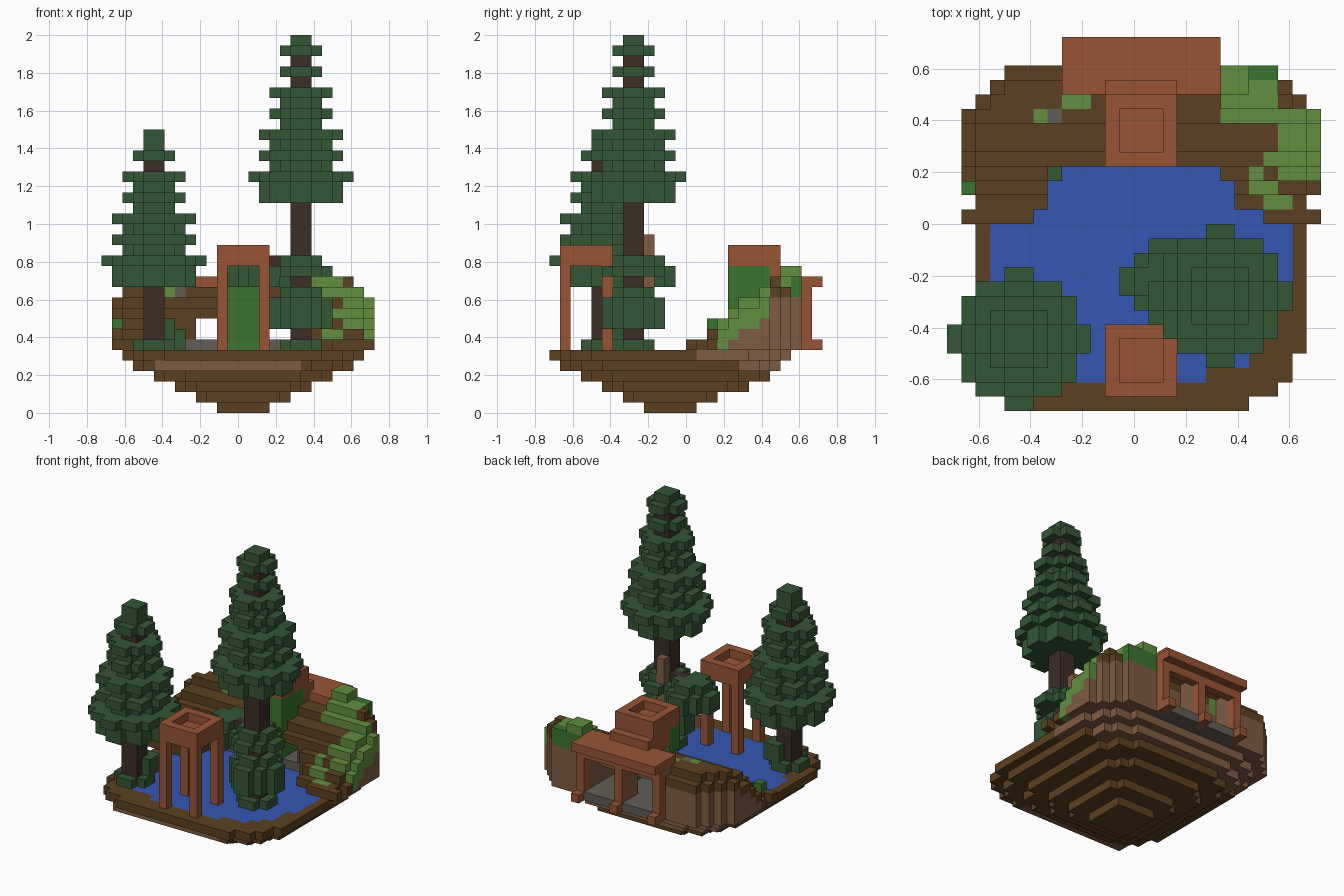
import bpy, bmesh
from mathutils import Vector

cube = bpy.data.objects.get("Cube")
if cube:
    bpy.data.objects.remove(cube, do_unlink=True)

UNIT = 1 / 18          # edge of one block
COLOURS = {
    "foliage": (51, 86, 53), "trunk": (61, 45, 37), "water": (53, 87, 180),
    "soil": (91, 64, 33), "rock": (127, 92, 68), "clay": (153, 85, 53),
    "grass": (97, 143, 63), "vine": (58, 116, 46), "stone": (98, 92, 86),
}


def linear(c):
    c /= 255
    return c / 12.92 if c < 0.04045 else ((c + 0.055) / 1.055) ** 2.4


materials = {}
for name, rgb in COLOURS.items():
    mat = bpy.data.materials.new(name)
    mat.use_nodes = True
    colour = [linear(c) for c in rgb] + [1]
    mat.diffuse_color = colour
    bsdf = mat.node_tree.nodes["Principled BSDF"]
    bsdf.inputs["Base Color"].default_value = colour
    bsdf.inputs["Roughness"].default_value = 0.9
    materials[name] = mat

blocks = {}            # block position -> (part, colour)


def fill(part, colour, cells):
    for cell in cells:
        blocks[cell] = (part, colour)


def box(x0, x1, y0, y1, z0, z1):
    return [(x, y, z) for x in range(x0, x1) for y in range(y0, y1)
            for z in range(z0, z1)]


def carve(cells):
    for cell in cells:
        blocks.pop(cell, None)


def inside(x, y, cx, cy, r, p):
    return (abs(x + .5 - cx) / r) ** p + (abs(y + .5 - cy) / r) ** p <= 1


def disc(cx, cy, r, p, z):
    return [(x, y, z) for x in range(-14, 14) for y in range(-14, 14)
            if inside(x, y, cx, cy, r, p)]


# Stepped underside of the island
for z, r in enumerate((2.5, 4.5, 6.5, 8.5, 10.5, 11.5)):
    layer = disc(.5, -1.5, r, 4, z)
    if z in (2, 3):
        layer += [(x, y + 1, z) for x, y, z in layer]
    fill("island_base", "soil", layer)
    if z > 3:
        back = 1 if z == 5 else 5
        fill("island_base", "rock", [c for c in layer if c[1] >= back])
fill("island_base", "rock", box(-8, 6, -12, -11, 4, 5))

# Pond
fill("pond", "water", [c for c in disc(.5, -.5, 10.5, 2.7, 5) if c[1] < 4])


# Curved rock wall rising towards the back
def in_rock(x, y):
    return inside(x, y, .5, -1.5, 12.5, 5.3)


def on_grass(x, y):
    return (x >= 10 and 3 <= y < 8 or 6 <= x < 10 and 7 <= y < 10
            or 8 <= x < 11 and 1 <= y < 5 and (x + y) % 3
            or x in (-5, -4) and y in (8, 9) or (x, y) == (-7, 7))


for x, y, _ in box(-13, 13, 0, 12, 0, 1):
    if not in_rock(x, y):
        continue
    inner_edge = 7 if y == 0 else 6
    if y < 4 and -inner_edge <= x < inner_edge + (y < 3) + (y == 0):
        continue
    outer = not all(in_rock(x + i, y + j) for i, j in ((1, 0), (-1, 0), (0, 1)))
    top = min(13 if x > 5 else 12, 7 + int(.8 * y)) - (1 if outer and y else 0)
    for z in range(6, top):
        colour = "rock" if (outer or y >= 5) and z < top - 1 else "soil"
        if on_grass(x, y) and z >= top - 2:
            colour = "grass"
        fill("rock_wall", colour, [(x, y, z)])
fill("rock_wall", "vine", box(6, 10, 10, 11, 11, 13) + box(-12, -11, 2, 3, 8, 9))
fill("rock_wall", "grass", box(6, 8, 9, 11, 13, 14))
fill("rock_wall", "stone", box(-6, -5, 7, 8, 11, 12))

# Passage through the wall with a stone floor
carve(box(-4, 5, 4, 9, 7, 9) + box(-5, 6, 9, 13, 6, 12))
fill("passage_floor", "stone", box(-5, 6, 4, 12, 6, 7) + box(6, 8, 4, 5, 6, 7))

# Back portico: slab, three posts and footings
fill("portico", "clay", box(-5, 6, 9, 13, 12, 13) + box(-5, 6, 11, 12, 11, 12))
for x in (-5, 0, 5):
    fill("portico", "clay", box(x, x + 1, 11, 12, 6, 12)
         + box(x, x + 1, 12, 13, 6, 7))
    fill("portico", "rock", box(x, x + 1, 9, 11, 7, 12))


# Square roof with a sunken centre, shared by pavilion and gate
def sunken_roof(part, y):
    fill(part, "clay", box(-2, 3, y, y + 5, 14, 16))
    carve(box(-1, 2, y + 1, y + 4, 15, 16))


# Front pavilion standing in the pond
sunken_roof("pavilion", -12)
for x in (-2, 2):
    for y in (-12, -8):
        fill("pavilion", "clay", box(x, x + 1, y, y + 1, 6, 14))

# Gate tower over the passage, hung with vines
sunken_roof("gate", 4)
fill("gate", "clay", box(-2, 3, 6, 10, 12, 14))
fill("gate_vines", "vine", box(-1, 3, 4, 5, 6, 14) + box(2, 3, 4, 8, 6, 14)
     + box(-2, -1, 4, 6, 11, 14))


# Trees: trunk core plus foliage layers listed from the bottom up
def foliage(part, cx, cy, z0, radii):
    for z, r in enumerate(radii, z0):
        if r:
            fill(part, "foliage", disc(cx, cy, r - .29, 2, z))


def tree(side, cx, cy, z0, tip):
    radii = [4, 4, 5, 3, 4, 3, 4, 2, 3, 2, 3, 0, 2] + tip
    foliage(side + "_tree_foliage", cx, cy, z0, radii)
    fill(side + "_tree_trunk", "trunk",
         box(cx - 1, cx + 1, cy - 1, cy + 1, 6, z0 + 12))


tree("right", -8, -8, 12, [1, 1])
tree("left", 6, -5, 20, [0, 2, 1])
fill("left_tree_trunk", "trunk", box(5, 7, -6, -4, 32, 34))

# Tufts, side bush and bark stub on the tall trunk
foliage("trunk_tufts", 6, -5, 6, [2, 0, 3, 3, 3, 2, 0, 3, 2])
fill("left_tree_trunk", "trunk", box(5, 7, -6, -4, 7, 20))
foliage("side_bush", 2, -4, 12, [3, 3, 2])
fill("side_branch", "trunk", box(3, 5, -5, -4, 13, 15))
fill("bark_stub", "rock", box(5, 6, -4, -3, 10, 17))

# Low bush at the foot of the shorter tree and one by the pond edge
foliage("low_bush", -8, -8, 6, [2])
fill("low_bush", "foliage", box(-8, -6, -8, -6, 7, 9)
     + box(-6, -5, 3, 4, 6, 8))


# Turn the blocks of each part into one mesh of outer faces
def face_corners(cell, axis, side):
    u, v = (axis + 1) % 3, (axis + 2) % 3
    loop = ((0, 0), (1, 0), (1, 1), (0, 1))
    for a, b in (loop if side > 0 else reversed(loop)):
        corner = list(cell)
        corner[axis] += side > 0
        corner[u] += a
        corner[v] += b
        yield tuple(corner)


for part in sorted({p for p, _ in blocks.values()}):
    cells = {c: col for c, (p, col) in blocks.items() if p == part}
    slots = sorted(set(cells.values()))
    bm = bmesh.new()
    verts = {}
    for cell, colour in cells.items():
        for axis in range(3):
            for side in (-1, 1):
                near = list(cell)
                near[axis] += side
                if tuple(near) in blocks:
                    continue
                corners = []
                for k in face_corners(cell, axis, side):
                    if k not in verts:
                        verts[k] = bm.verts.new(Vector(k) * UNIT)
                    corners.append(verts[k])
                bm.faces.new(corners).material_index = slots.index(colour)
    mesh = bpy.data.meshes.new(part)
    bm.to_mesh(mesh)
    bm.free()
    for s in slots:
        mesh.materials.append(materials[s])
    bpy.context.collection.objects.link(bpy.data.objects.new(part, mesh))
